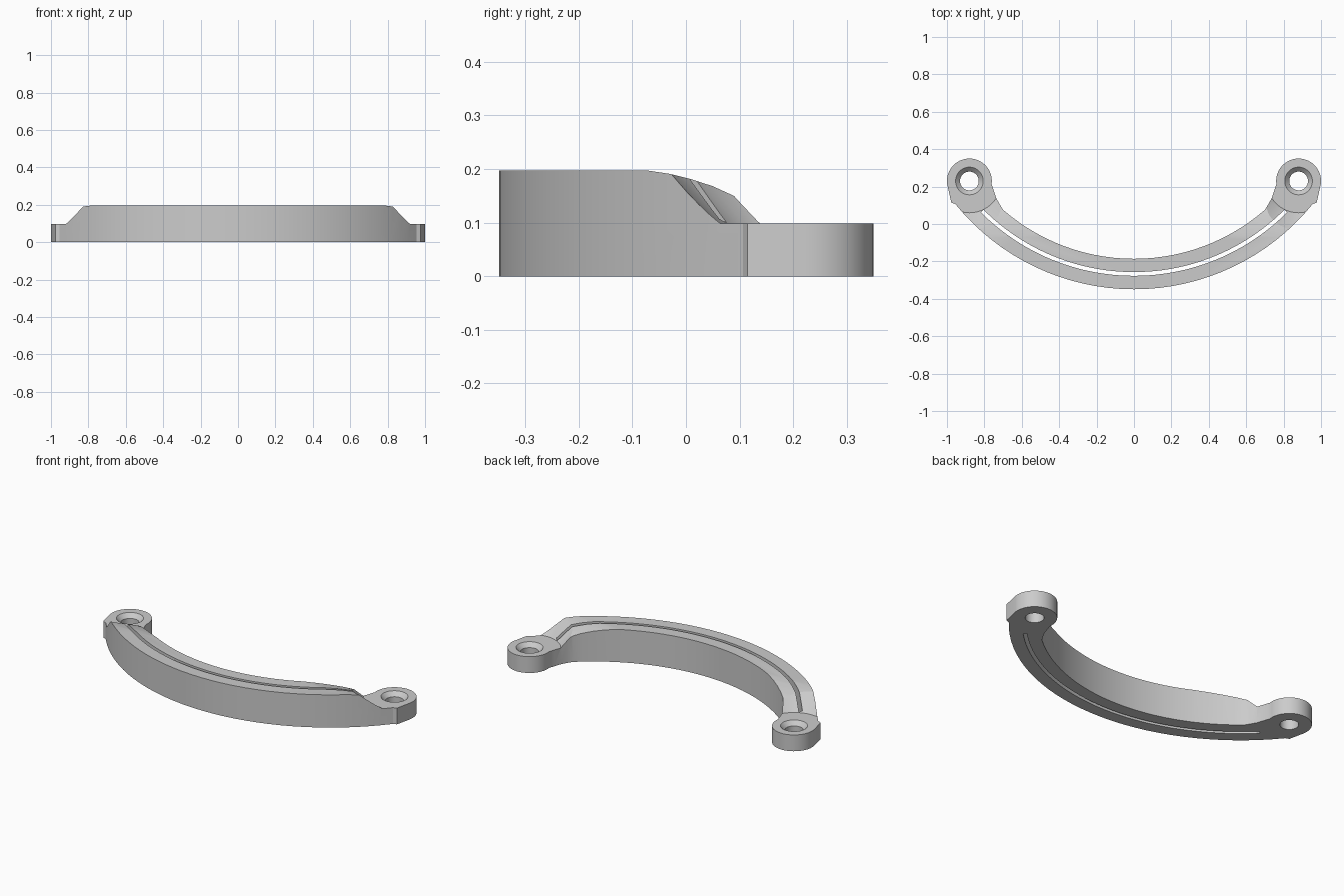
import bpy, bmesh, math

if "Cube" in bpy.data.objects:
    bpy.data.objects.remove(bpy.data.objects["Cube"])

HEIGHT, PAD = 0.197, 0.098          # full bar height, eyelet height
ARC_Y, R_IN, R_OUT = 0.88, 1.066, 1.229
EYE_X, EYE_Y, EYE_R = 0.88, 0.23, 0.12

grey = bpy.data.materials.new("grey_metal")
grey.use_nodes = True
colour = (0.6, 0.6, 0.6, 1)
grey.diffuse_color = colour
grey.node_tree.nodes["Principled BSDF"].inputs["Base Color"].default_value = colour


def arc(cx, cy, r, a0, a1, n):
    """Points on an arc, angles in degrees."""
    angles = [math.radians(a0 + (a1 - a0) * i / n) for i in range(n + 1)]
    return [(cx + r * math.cos(a), cy + r * math.sin(a)) for a in angles]


def make_object(name, bm):
    bmesh.ops.recalc_face_normals(bm, faces=bm.faces)
    mesh = bpy.data.meshes.new(name)
    bm.to_mesh(mesh)
    bm.free()
    mesh.materials.append(grey)
    obj = bpy.data.objects.new(name, mesh)
    bpy.context.collection.objects.link(obj)
    return obj


def prism(name, points, offset):
    """Extrude a closed 3D polygon along an offset."""
    bm = bmesh.new()
    face = bm.faces.new([bm.verts.new(p) for p in points])
    new = bmesh.ops.extrude_face_region(bm, geom=[face])["geom"]
    verts = [v for v in new if isinstance(v, bmesh.types.BMVert)]
    bmesh.ops.translate(bm, verts=verts, vec=offset)
    return make_object(name, bm)


def frustum(name, x, z0, r0, z1, r1, n=48):
    bm = bmesh.new()
    bmesh.ops.create_cone(bm, cap_ends=True, segments=n, radius1=r0, radius2=r1, depth=z1 - z0)
    bmesh.ops.translate(bm, verts=bm.verts, vec=(x, EYE_Y, (z0 + z1) / 2))
    return make_object(name, bm)


def cut(body, cutter):
    mod = body.modifiers.new("cut", 'BOOLEAN')
    mod.operation, mod.solver, mod.object = 'DIFFERENCE', 'EXACT', cutter
    bpy.context.view_layer.objects.active = body
    bpy.ops.object.modifier_apply(modifier=mod.name)
    bpy.data.objects.remove(cutter)


# Curved bar outline with a rounded eyelet at each end
outer = arc(0, ARC_Y, R_OUT, -90, -39, 16)
eyelet = arc(EYE_X, EYE_Y, EYE_R, -8, 188, 24)
neck = [(0.75, 0.18), (0.735, 0.135), (0.716, 0.102)]
inner = arc(0, ARC_Y, R_IN, -49, -90, 14)
half = outer + [(0.977, 0.115)] + eyelet + neck + inner
mirrored = [(-x, y) for x, y in reversed(half[1:-1])]
bracket = prism("curved_bracket", [(x, y, 0) for x, y in half + mirrored], (0, 0, HEIGHT))

# Top falls away gently towards the back
slope = [(-0.07, HEIGHT), (-0.03, 0.191), (0.01, 0.181), (0.05, 0.168),
         (0.085, 0.152), (0.13, 0.128), (0.5, 0.1), (0.5, 0.4), (-0.07, 0.4)]
cut(bracket, prism("slope_cutter", [(-1.5, y, z) for y, z in slope], (3, 0, 0)))

# Narrow slot running along the bar
slot = arc(0, ARC_Y, 1.157, -135, -45, 48) + arc(0, ARC_Y, 1.137, -45, -135, 48)
cut(bracket, prism("slot_cutter", [(x, y, -0.1) for x, y in slot], (0, 0, 0.5)))

# Conical clearance above each eyelet, countersink and screw hole
for side in (-1, 1):
    x = side * EYE_X
    cut(bracket, frustum("clearance_cutter", x, PAD, 0.17, PAD + 0.2, 0.37, 64))
    cut(bracket, frustum("screw_hole_cutter", x, -0.1, 0.05, 0.3, 0.05))
    cut(bracket, frustum("countersink_cutter", x, PAD - 0.025, 0.05, PAD + 0.025, 0.098))

bpy.ops.object.select_all(action='DESELECT')
bracket.select_set(True)
bpy.context.view_layer.objects.active = bracket
bpy.ops.object.shade_smooth_by_angle(angle=math.radians(25))
